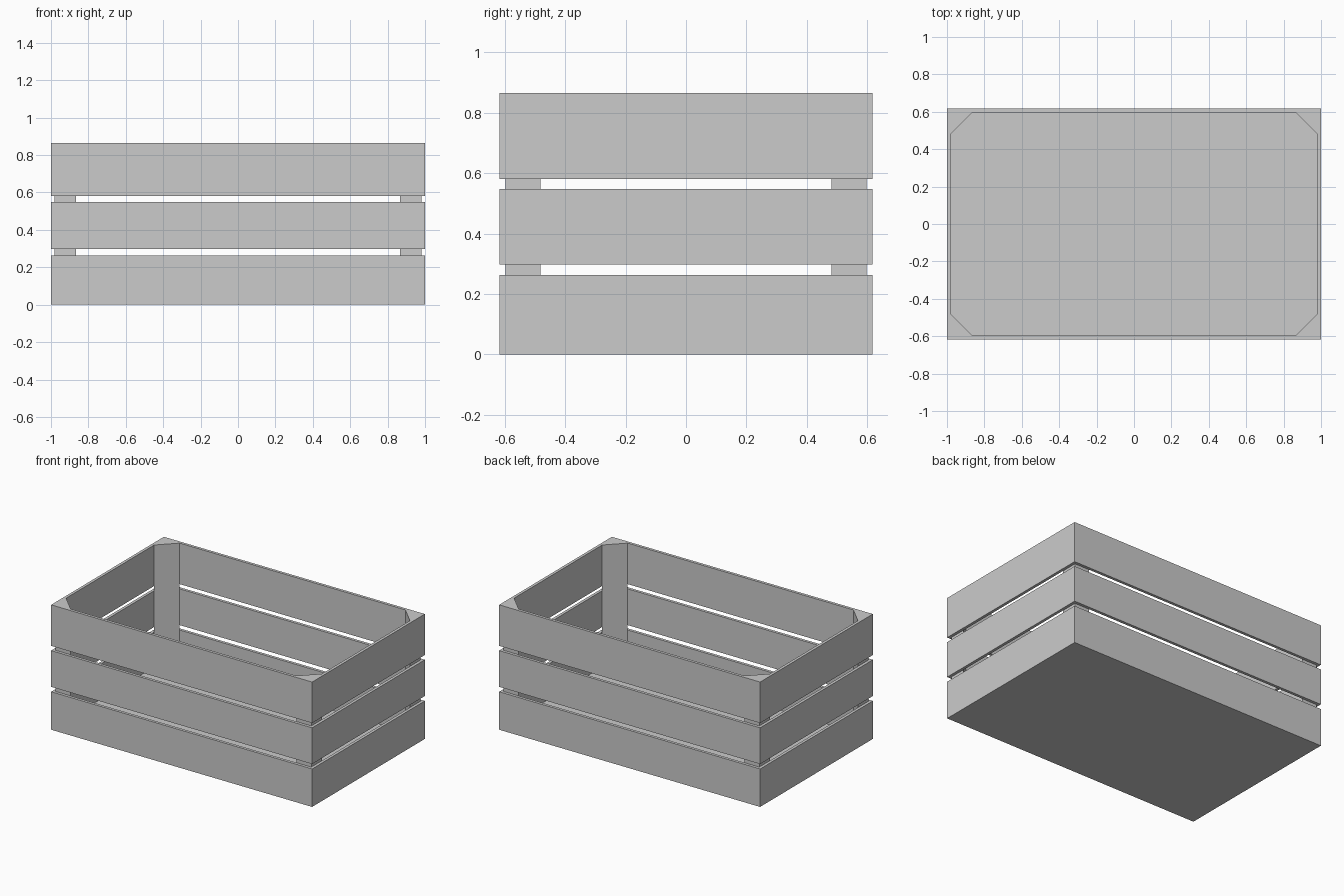
import bpy, bmesh

if "Cube" in bpy.data.objects:
    bpy.data.objects.remove(bpy.data.objects["Cube"])

X, Y = 1.0, 0.617      # outer half sizes
T = 0.02               # board thickness
POST = 0.115           # leg length of the triangular corner posts
TOP = 0.865


def make_object(name, bm):
    bmesh.ops.recalc_face_normals(bm, faces=bm.faces)
    mesh = bpy.data.meshes.new(name)
    bm.to_mesh(mesh)
    bm.free()
    obj = bpy.data.objects.new(name, mesh)
    bpy.context.collection.objects.link(obj)
    return obj


def prism(name, points, z0, z1):
    bm = bmesh.new()
    low = [bm.verts.new((x, y, z0)) for x, y in points]
    high = [bm.verts.new((x, y, z1)) for x, y in points]
    bm.faces.new(low)
    bm.faces.new(high)
    n = len(points)
    for i in range(n):
        j = (i + 1) % n
        bm.faces.new((low[i], low[j], high[j], high[i]))
    return make_object(name, bm)


def rect(x, y):
    return [(-x, -y), (x, -y), (x, y), (-x, y)]


def slat_ring(name, z0, z1):
    # closed band of four boards with a rectangular cross-section
    bm = bmesh.new()
    section = [(0, z0), (0, z1), (T, z1), (T, z0)]
    loops = [[bm.verts.new((x, y, z)) for x, y in rect(X - d, Y - d)]
             for d, z in section]
    for a in range(4):
        p, q = loops[a], loops[(a + 1) % 4]
        for i in range(4):
            j = (i + 1) % 4
            bm.faces.new((p[i], p[j], q[j], q[i]))
    return make_object(name, bm)


# three rows of slats
for name, z0, z1 in (("lower_slats", 0, 0.263),
                     ("middle_slats", 0.297, 0.548),
                     ("upper_slats", 0.581, TOP)):
    slat_ring(name, z0, z1)

# floor panel
prism("floor", rect(X - T, Y - T), 0, T)

# triangular corner posts
ix, iy = X - T, Y - T
for side, sx in (("left", -1), ("right", 1)):
    for end, sy in (("front", -1), ("back", 1)):
        corner = [(ix, iy), (ix - POST, iy), (ix, iy - POST)]
        prism(f"{end}_{side}_post", [(sx * x, sy * y) for x, y in corner], T, TOP)
